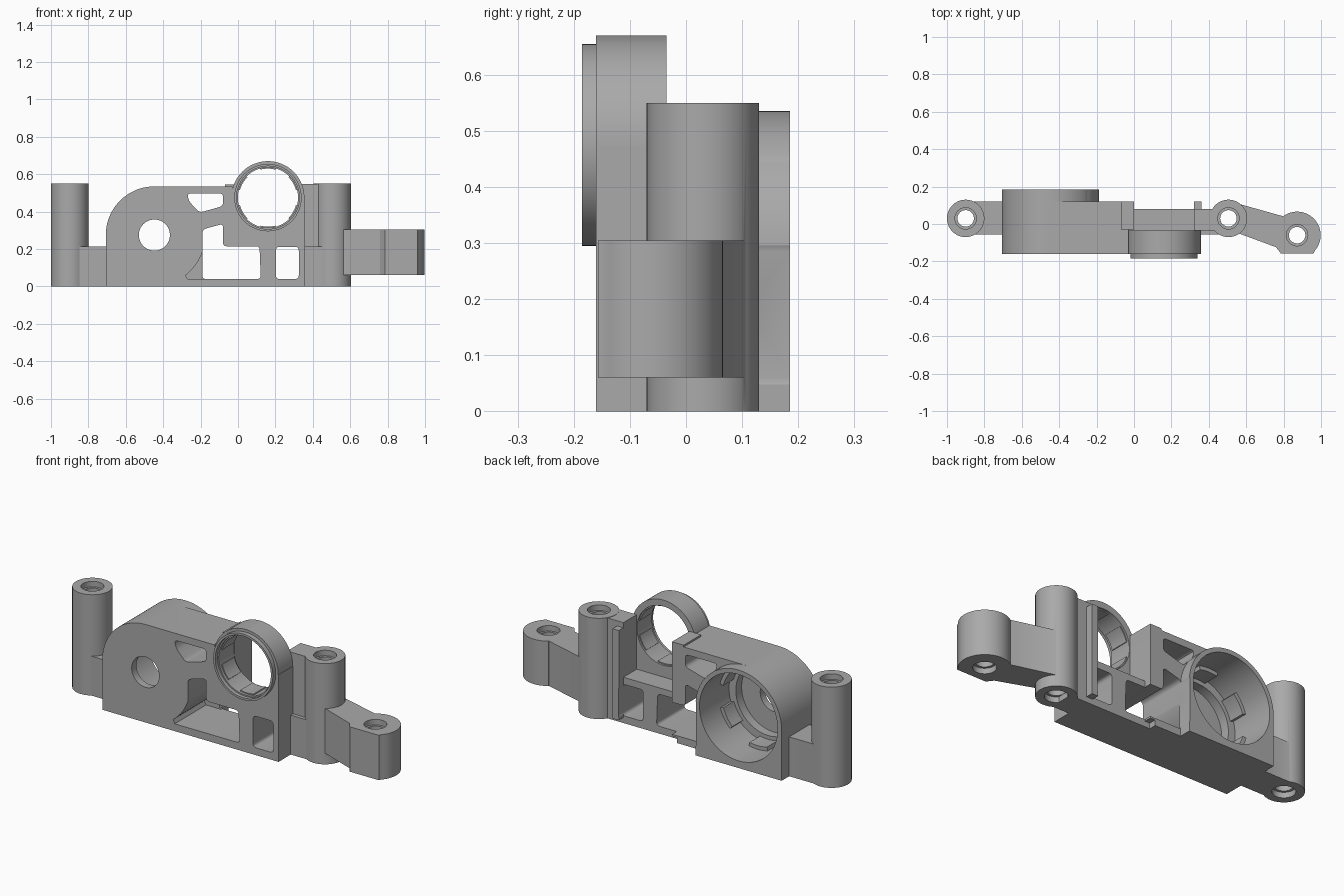
import bpy, bmesh
from math import cos, sin, pi, radians

old = bpy.data.objects.get("Cube")
if old:
    bpy.data.objects.remove(old, do_unlink=True)

grey = bpy.data.materials.new("plain grey")
grey.use_nodes = True
COLOUR = (0.4, 0.4, 0.4, 1)
grey.diffuse_color = COLOUR
grey.node_tree.nodes["Principled BSDF"].inputs["Base Color"].default_value = COLOUR


def arc(cx, cy, r, a0, a1, n=24):
    """Points along an arc, angles in degrees."""
    return [(cx + r * cos(radians(a0 + (a1 - a0) * i / n)),
             cy + r * sin(radians(a0 + (a1 - a0) * i / n))) for i in range(n + 1)]


def circle(cx, cy, r, n=64):
    return arc(cx, cy, r, 0, 360, n)[:-1]


def rect(x0, x1, z0, z1):
    return [(x0, z0), (x1, z0), (x1, z1), (x0, z1)]


def rounded(pts, r=0.02):
    """Round every corner of a polygon."""
    out = []
    for i, (x, y) in enumerate(pts):
        (ax, ay), (bx, by) = pts[i - 1], pts[(i + 1) % len(pts)]
        la, lb = ((ax - x) ** 2 + (ay - y) ** 2) ** .5, ((bx - x) ** 2 + (by - y) ** 2) ** .5
        p = (x + (ax - x) * r / la, y + (ay - y) * r / la)
        q = (x + (bx - x) * r / lb, y + (by - y) * r / lb)
        for k in range(5):
            t = k / 4
            out.append(tuple((1 - t) ** 2 * p[j] + 2 * t * (1 - t) * (x, y)[j] + t * t * q[j]
                             for j in (0, 1)))
    return out


def prism(name, pts, lo, hi, axis="y"):
    """Extrude an outline along y (outline in x, z) or along z (outline in x, y)."""
    bm = bmesh.new()
    place = (lambda p, d: (p[0], d, p[1])) if axis == "y" else (lambda p, d: (p[0], p[1], d))
    a = [bm.verts.new(place(p, lo)) for p in pts]
    b = [bm.verts.new(place(p, hi)) for p in pts]
    bm.faces.new(a)
    bm.faces.new(b)
    for i in range(len(pts)):
        j = (i + 1) % len(pts)
        bm.faces.new((a[i], a[j], b[j], b[i]))
    bmesh.ops.recalc_face_normals(bm, faces=bm.faces)
    me = bpy.data.meshes.new(name)
    bm.to_mesh(me)
    bm.free()
    me.materials.append(grey)
    ob = bpy.data.objects.new(name, me)
    bpy.context.scene.collection.objects.link(ob)
    return ob


def combine(ob, others, op):
    """Apply booleans in turn, removing the tools."""
    for other in others:
        mod = ob.modifiers.new("join", "BOOLEAN")
        mod.object, mod.operation, mod.solver = other, op, "EXACT"
        bpy.context.view_layer.update()
        deps = bpy.context.evaluated_depsgraph_get()
        me = bpy.data.meshes.new_from_object(ob.evaluated_get(deps))
        ob.modifiers.clear()
        ob.data = me
        bpy.data.objects.remove(other, do_unlink=True)


def screw_hole(x, y, z0, z1):
    """Through hole with a wider mouth at both ends."""
    return [prism("hole", circle(x, y, 0.044, 48), z0 - 0.1, z1 + 0.1, "z"),
            prism("mouth", circle(x, y, 0.057, 48), z1 - 0.03, z1 + 0.1, "z"),
            prism("mouth", circle(x, y, 0.057, 48), z0 - 0.1, z0 + 0.03, "z")]


def pads(name, cx, cz, r, depth, y0, y1, count, span):
    """Raised pads around the inside of a bore."""
    for i in range(count):
        a = 360 * i / count + 15
        outer = arc(cx, cz, r + 0.004, a, a + span, 6)
        inner = arc(cx, cz, r - depth, a + span, a, 6)
        prism(f"{name}_{i + 1}", outer + inner, y0, y1)


FRONT = -0.16
HX, HZ, HR = -0.447, 0.275, 0.26      # housing bore
RX, RZ = 0.16, 0.475                  # ring

# Housing with arched top, plus the plates and walls beside it
body = prism("main_body", [(HX - HR, 0), (HX + HR, 0)] + arc(HX, HZ, HR, 0, 180, 48),
             FRONT, 0.185)
combine(body, [
    prism("web_plate", [(HX, 0), (-0.03, 0), (-0.03, 0.535), (HX, 0.535)], FRONT, 0.12),
    prism("front_plate", rect(-0.035, 0.357, 0, RZ), FRONT, -0.035),
    prism("shelf", rect(-0.05, 0.35, 0, 0.25), -0.1, 0.08),
    prism("inner_pillar", rect(-0.07, 0.0, 0.03, 0.545), -0.03, 0.12),
    prism("outer_wall", rect(0.322, 0.45, 0, 0.548), -0.035, 0.08),
    prism("outer_fin", rect(0.322, 0.36, 0.03, 0.52), 0.0, 0.12),
    prism("outer_web", rect(0.35, 0.46, 0, 0.215), -0.055, 0.06),
    prism("ring_disc", circle(RX, RZ, 0.195, 96), FRONT, -0.035),
    prism("ring_lip", circle(RX, RZ, 0.18, 96), -0.185, -0.1),
], "UNION")

# Bores and windows
pocket = rounded([(-0.19, 0.04), (0.122, 0.04), (0.115, 0.215), (-0.08, 0.215),
                  (-0.08, 0.335), (-0.19, 0.305)])
corner = arc(HX, HZ, 0.272, -52, 0, 16) + [(-0.16, 0.275), (-0.16, 0.04), (-0.27, 0.04)]
vent = rounded([(-0.272, 0.497), (-0.08, 0.497), (-0.08, 0.43), (-0.205, 0.395),
                (-0.262, 0.455)])
combine(body, [
    prism("bore", circle(HX, HZ, 0.236, 96), -0.07, 0.3),
    prism("bore_step", circle(HX, HZ, 0.195, 96), -0.12, 0.3),
    prism("shaft_hole", circle(HX, HZ, 0.083, 64), -0.3, 0.3),
    prism("window", pocket, -0.3, 0.3),
    prism("window_corner", corner, -0.3, 0.11),
    prism("vent", vent, -0.3, 0.3),
    prism("small_window", rounded(rect(0.203, 0.325, 0.04, 0.212)), -0.3, 0.3),
    prism("ring_bore", circle(RX, RZ, 0.161, 96), -0.3, 0.3),
    prism("ring_mouth", circle(RX, RZ, 0.168, 96), -0.3, -0.165),
], "DIFFERENCE")
pads("bore_pad", HX, HZ, 0.236, 0.02, -0.075, 0.02, 6, 28)
pads("ring_pad", RX, RZ, 0.161, 0.006, -0.15, -0.045, 6, 30)

# Tall post on the right with its connecting web
post = prism("right_post", circle(-0.9, 0.03, 0.1), 0, 0.55, "z")
combine(post, [prism("right_web", rect(-0.87, HX - HR, 0, 0.215), -0.055, 0.12)], "UNION")
combine(post, screw_hole(-0.9, 0.03, 0, 0.55), "DIFFERENCE")

# Tall post on the left with the arm and the end boss
arm = prism("left_post", circle(0.505, 0.03, 0.1), 0, 0.55, "z")
boss = arc(0.872, -0.06, 0.126, 125, -42, 32) + [(0.96, -0.157), (0.785, -0.157),
                                                (0.76, -0.125)]
combine(arm, [
    prism("arm_web", [(0.505, -0.03), (0.77, -0.128), (0.83, -0.06), (0.82, 0.035),
                      (0.57, 0.105)], 0.06, 0.305, "z"),
    prism("end_boss", boss, 0.06, 0.305, "z"),
], "UNION")
combine(arm, screw_hole(0.505, 0.03, 0, 0.55) + screw_hole(0.872, -0.06, 0.06, 0.305),
        "DIFFERENCE")

# Smooth the round surfaces and keep the edges sharp
bpy.ops.object.select_all(action="DESELECT")
for ob in bpy.context.scene.objects:
    if ob.type == "MESH":
        ob.select_set(True)
        bpy.context.view_layer.objects.active = ob
bpy.ops.object.shade_smooth_by_angle(angle=radians(30))
